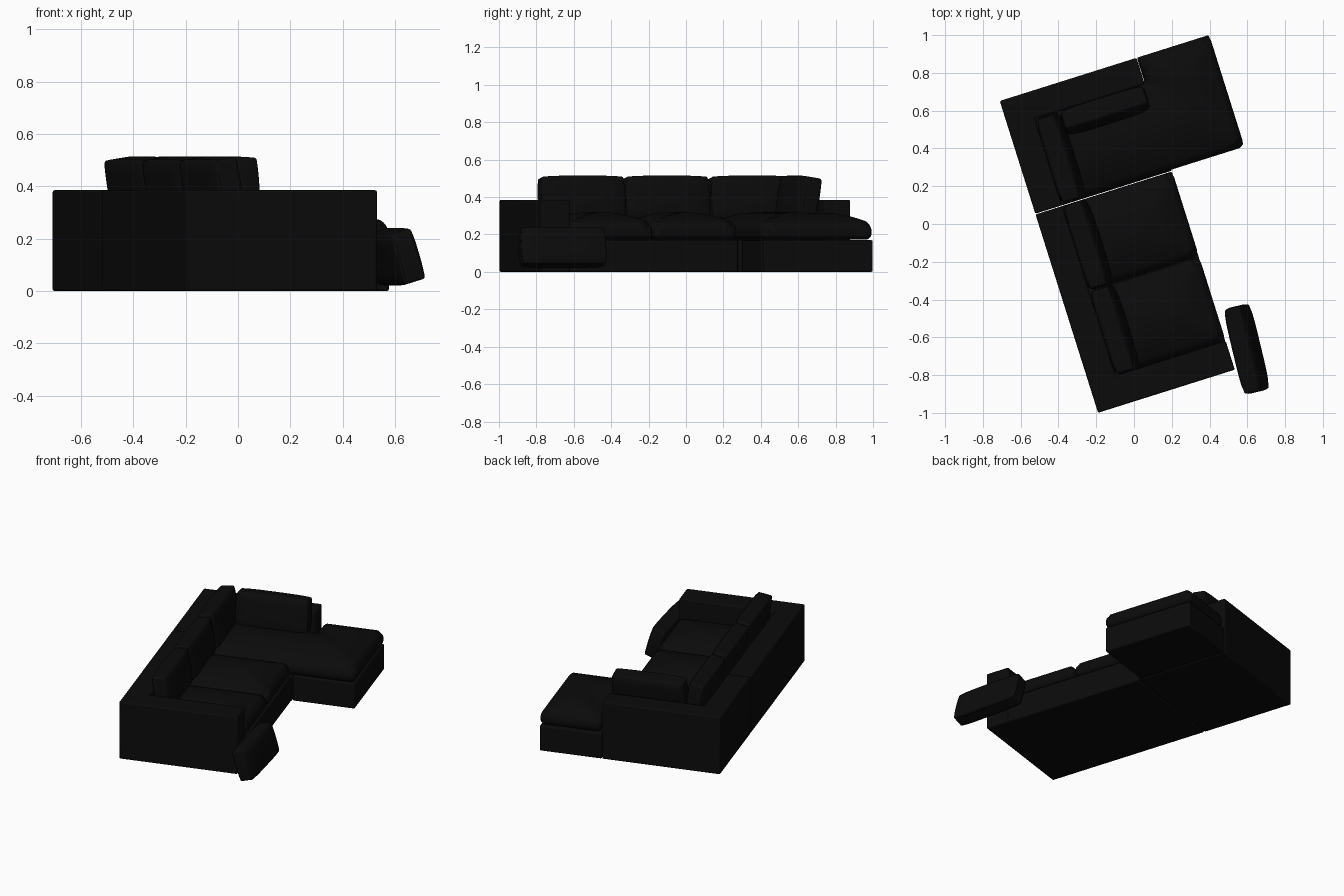
import bpy, bmesh, math
from mathutils import Matrix, Vector

if "Cube" in bpy.data.objects:
    bpy.data.objects.remove(bpy.data.objects["Cube"])

# the whole sofa is built square, then turned by this angle
TURN = Matrix.Rotation(math.radians(17.5), 4, 'Z')

black = bpy.data.materials.new("black fabric")
black.diffuse_color = (0.0033, 0.0033, 0.0033, 1)
black.use_nodes = True
black.node_tree.nodes["Principled BSDF"].inputs["Base Color"].default_value = black.diffuse_color


def finish(name, bm, matrix, bevel, segments):
    bmesh.ops.recalc_face_normals(bm, faces=bm.faces)
    mesh = bpy.data.meshes.new(name)
    bm.to_mesh(mesh)
    bm.free()
    ob = bpy.data.objects.new(name, mesh)
    bpy.context.collection.objects.link(ob)
    mesh.materials.append(black)
    ob.matrix_world = TURN @ matrix
    mod = ob.modifiers.new("soft edges", 'BEVEL')
    mod.width, mod.segments = bevel, segments
    mod.limit_method, mod.angle_limit = 'ANGLE', math.radians(50)
    bpy.ops.object.select_all(action='DESELECT')
    ob.select_set(True)
    bpy.context.view_layer.objects.active = ob
    bpy.ops.object.shade_smooth_by_angle(angle=math.radians(40))
    return ob


def block(name, x0, x1, y0, y1, z0, z1):
    """Upholstered frame block with a slight edge rounding."""
    bm = bmesh.new()
    bmesh.ops.create_cube(bm, size=1)
    bmesh.ops.scale(bm, vec=(x1 - x0, y1 - y0, z1 - z0), verts=bm.verts)
    place = Matrix.Translation(((x0 + x1) / 2, (y0 + y1) / 2, (z0 + z1) / 2))
    finish(name, bm, place, 0.008, 2)


def spread(values, step=0.035):
    """Grid lines through all the given values."""
    values, out = sorted(set(values)), []
    for a, b in zip(values, values[1:]):
        n = max(1, round((b - a) / step))
        out += [a + (b - a) * i / n for i in range(n)]
    return out + [values[-1]]


def seat(name, rects, z0=0.172, edge=0.255, crown=0.065, reach=0.24):
    """Crowned cushion covering the union of rectangles (x0, x1, y0, y1)."""
    xs = spread([v for r in rects for v in r[:2]])
    ys = spread([v for r in rects for v in r[2:]])

    def depth(x, y):
        return max(min(x - r[0], r[1] - x, y - r[2], r[3] - y) for r in rects)

    bm = bmesh.new()
    for xa, xb in zip(xs, xs[1:]):
        for ya, yb in zip(ys, ys[1:]):
            if depth((xa + xb) / 2, (ya + yb) / 2) > 0:
                bm.faces.new([bm.verts.new((x, y, z0)) for x, y in
                              ((xa, ya), (xb, ya), (xb, yb), (xa, yb))])
    bmesh.ops.remove_doubles(bm, verts=bm.verts, dist=1e-5)
    top = bmesh.ops.extrude_face_region(bm, geom=bm.faces[:], use_keep_orig=True)
    for v in top["geom"]:
        if isinstance(v, bmesh.types.BMVert):
            d = min(1, max(0, depth(v.co.x, v.co.y)) / reach)
            v.co.z = edge + crown * (1 - (1 - d) ** 2)
    finish(name, bm, Matrix(), 0.035, 4)


def pillow(name, centre, spin, lean, size):
    """Loose cushion: thickness, length, height; leans towards its own -x."""
    bm = bmesh.new()
    bmesh.ops.create_cube(bm, size=2)
    bmesh.ops.subdivide_edges(bm, edges=bm.edges[:], cuts=9, use_grid_fill=True)
    for v in bm.verts:
        x, y, z = v.co
        puff = 0.72 + 0.28 * math.sqrt((1 - y ** 4) * (1 - z ** 4))
        v.co = Vector((x * puff * size[0],
                       y * (0.97 + 0.03 * (1 - z * z)) * size[1],
                       z * (0.95 + 0.05 * (1 - y ** 4)) * size[2])) / 2
    place = (Matrix.Translation(centre)
             @ Matrix.Rotation(math.radians(spin), 4, 'Z')
             @ Matrix.Rotation(math.radians(-lean), 4, 'Y'))
    finish(name, bm, place, 0.03, 4)


# key lines of the plan
BACK, INNER, FRONT, TIP = -0.482, -0.335, 0.277, 0.681
NEAR, NEAR_IN, SPLIT, SEAM, FAR_IN, FAR = -0.896, -0.738, -0.267, 0.207, 0.69, 0.835
G = 0.002

# frame: backs, arms and bases of the two modules
block("long_back", BACK, INNER, NEAR, SEAM - G, 0, 0.385)
block("corner_back", BACK, INNER, SEAM + G, FAR, 0, 0.385)
block("near_arm", BACK + 0.003, FRONT, NEAR, NEAR_IN, 0, 0.385)
block("far_arm", BACK + 0.003, FRONT, FAR_IN, FAR, 0, 0.385)
block("long_base", INNER - 0.02, FRONT - 0.003, NEAR_IN - 0.02, SEAM - G, 0, 0.17)
block("corner_base", INNER - 0.02, FRONT, SEAM + G, FAR_IN + 0.02, 0, 0.17)
block("chaise_base", FRONT + G, TIP - 0.003, SEAM + 0.018, FAR, 0, 0.17)

# seat cushions
seat("near_seat", [(INNER, FRONT, NEAR_IN + G, SPLIT - G)])
seat("middle_seat", [(INNER, FRONT, SPLIT + G, SEAM - G)])
seat("chaise_seat", [(INNER, TIP, SEAM + 0.008, FAR_IN - G),
                     (FRONT + 0.008, TIP, SEAM + 0.008, FAR)])

# back cushions along the long back, then the one on the far arm
SIZE = (0.125, 0.468, 0.235)
for name, a, b in (("near", NEAR_IN, SPLIT), ("middle", SPLIT, SEAM), ("corner", SEAM, FAR_IN)):
    pillow(name + "_back_cushion", (-0.263, (a + b) / 2, 0.393), 0, 9, SIZE)
pillow("arm_back_cushion", (0.035, 0.618, 0.393), -90, 9, SIZE)

# loose cushion leaning on the outside near the front corner
spot = TURN.inverted() @ Vector((0.597, -0.662, 0.131))
pillow("loose_cushion", spot, -4, 17, (0.115, 0.468, 0.208))
